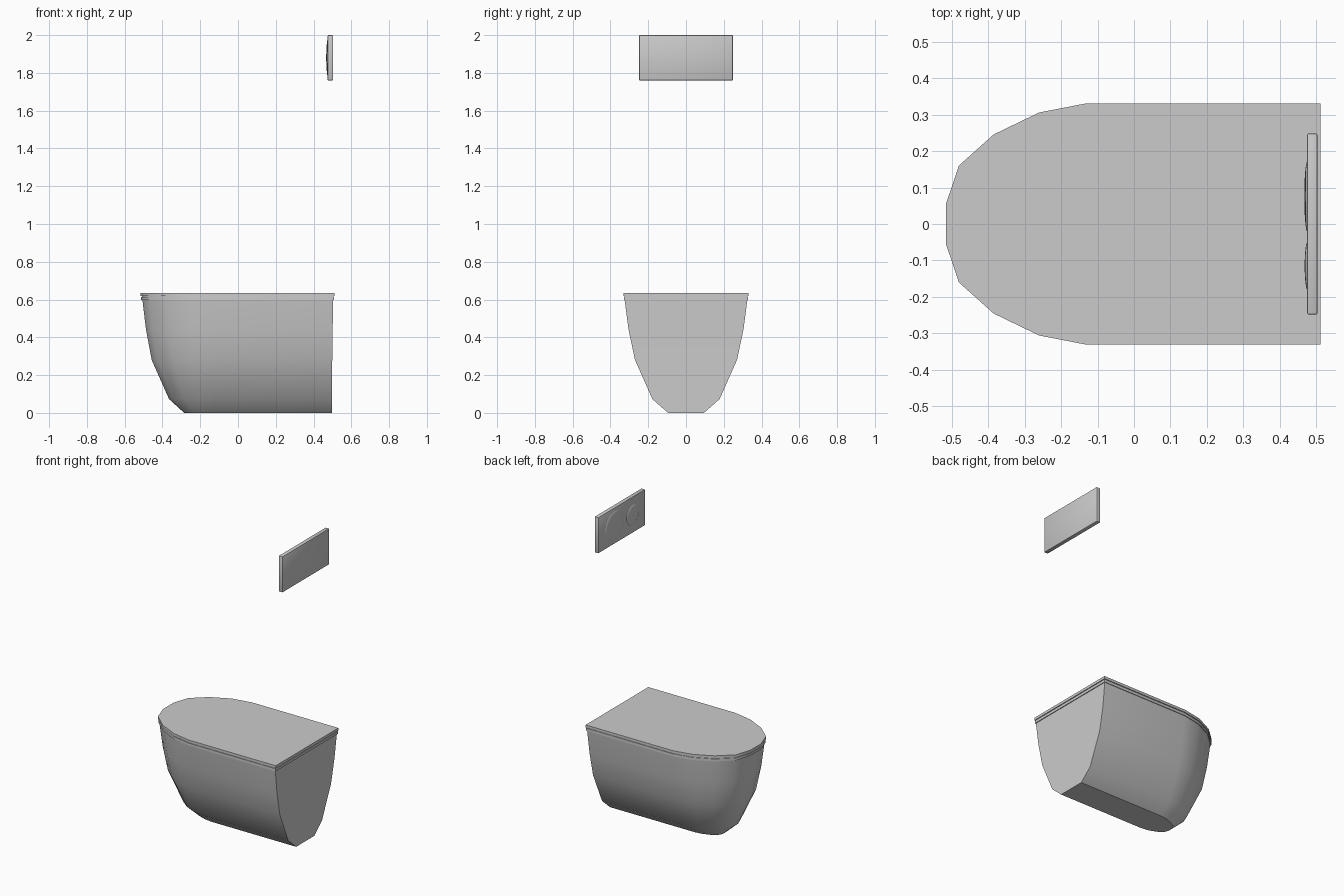
import bpy, bmesh, math
from mathutils import Matrix

if "Cube" in bpy.data.objects:
    bpy.data.objects.remove(bpy.data.objects["Cube"])

# Normalised rounded nose: (fraction towards the front tip, fraction of half width)
NOSE = [(0, 1), (.338, .924), (.662, .742), (.909, .485), (1, .173)]
CURVE_START = -0.13


def outline(front, half, back):
    pts = [(CURVE_START + t * (front - CURVE_START), half * w) for t, w in NOSE]
    left = [(back, half)] + pts
    return left + [(x, -y) for x, y in reversed(left)]


def make_object(name, bm, angle):
    bmesh.ops.recalc_face_normals(bm, faces=bm.faces)
    me = bpy.data.meshes.new(name)
    bm.to_mesh(me)
    bm.free()
    ob = bpy.data.objects.new(name, me)
    bpy.context.collection.objects.link(ob)
    bpy.ops.object.select_all(action='DESELECT')
    ob.select_set(True)
    bpy.context.view_layer.objects.active = ob
    bpy.ops.object.shade_smooth_by_angle(angle=math.radians(angle))
    return ob


def loft(name, sections, angle):
    """Stack of outlines: (z, front x, half width, back x)."""
    bm = bmesh.new()
    rings = [[bm.verts.new((x, y, z)) for x, y in outline(f, h, b)]
             for z, f, h, b in sections]
    n = len(rings[0])
    for lo, hi in zip(rings, rings[1:]):
        for i in range(n):
            j = (i + 1) % n
            bm.faces.new((lo[i], lo[j], hi[j], hi[i]))
    bm.faces.new(rings[0])
    bm.faces.new(rings[-1])
    return make_object(name, bm, angle)


# Bowl body
loft("bowl", [(0, -.285, .095, .497), (.073, -.365, .178, .497),
              (.28, -.457, .270, .499), (.44, -.487, .304, .501),
              (.598, -.506, .325, .504)], 40)

# Seat and lid, with a fine groove between them
loft("seat", [(.597, -.513, .329, .509), (.614, -.513, .329, .509)], 30)
loft("seat_gap", [(.613, -.509, .325, .505), (.619, -.509, .325, .505)], 30)
loft("lid", [(.618, -.515, .331, .511), (.636, -.515, .331, .511)], 30)

# Wall flush plate
bm = bmesh.new()
bmesh.ops.create_cube(bm, size=1, matrix=Matrix.Translation((.489, 0, 1.88))
                      @ Matrix.Diagonal((.028, .496, .24, 1)))
bmesh.ops.bevel(bm, geom=bm.edges[:], offset=.004, segments=2,
                profile=.5, affect='EDGES')
make_object("flush_plate", bm, 30)


# Shallow domed buttons facing the room
def button(name, y, radius, height):
    bm = bmesh.new()
    bmesh.ops.create_uvsphere(bm, u_segments=32, v_segments=16, radius=1)
    bmesh.ops.transform(bm, verts=bm.verts, matrix=Matrix.Translation((.476, y, 1.88))
                        @ Matrix.Diagonal((height, radius, radius, 1))
                        @ Matrix.Rotation(math.pi / 2, 4, 'Y'))
    make_object(name, bm, 40)


button("large_flush_button", .075, .098, .009)
button("small_flush_button", -.115, .066, .008)
